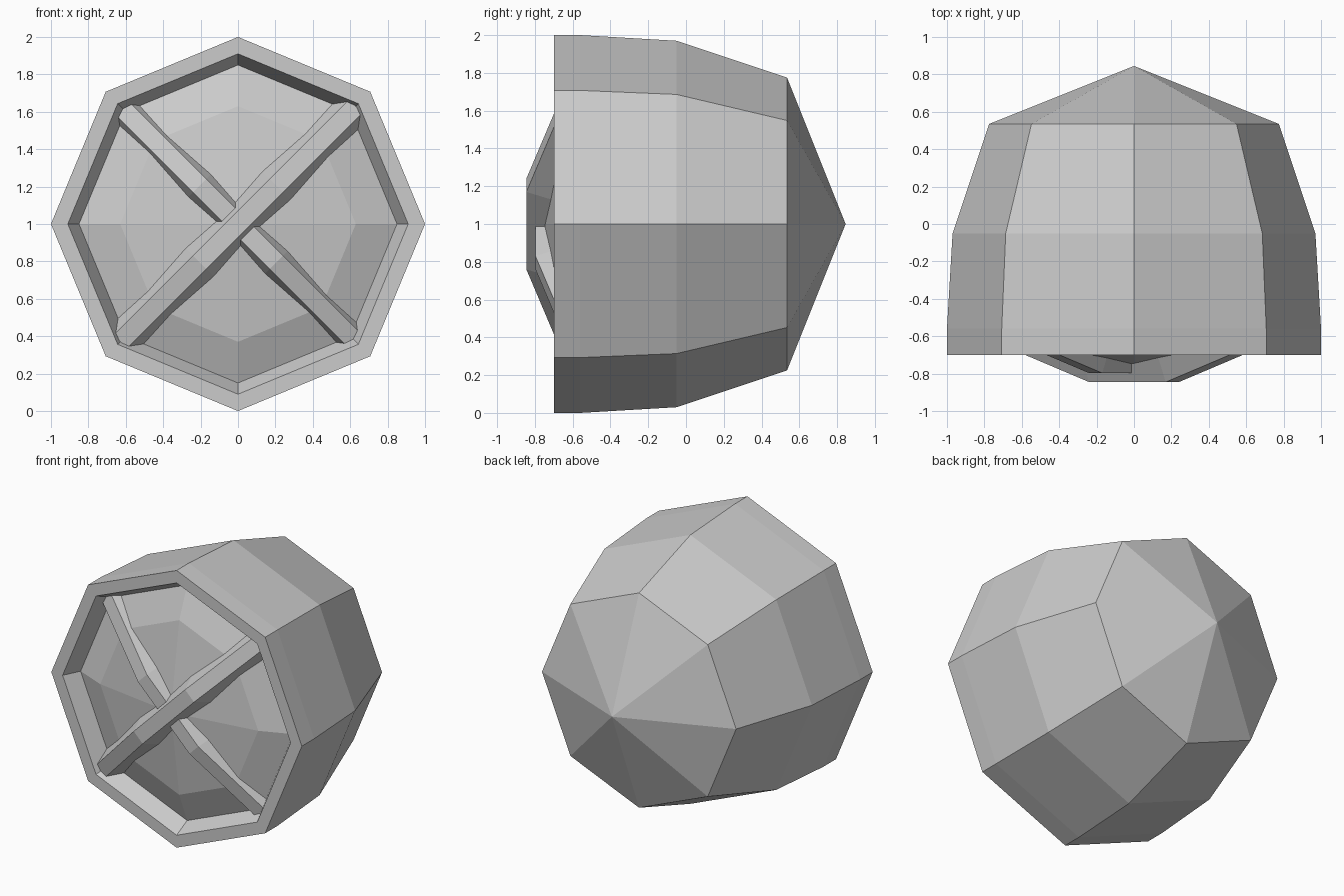
import bpy, bmesh, math
from mathutils import Vector

cube = bpy.data.objects.get("Cube")
if cube:
    bpy.data.objects.remove(cube, do_unlink=True)

SIDES = 8
CENTRE = Vector((0, 0, 1))

grey = bpy.data.materials.new("plain_grey")
grey.use_nodes = True
colour = (0.6, 0.6, 0.6, 1)
grey.diffuse_color = colour
grey.node_tree.nodes["Principled BSDF"].inputs["Base Color"].default_value = colour


def finish(name, bm):
    bmesh.ops.recalc_face_normals(bm, faces=bm.faces)
    mesh = bpy.data.meshes.new(name)
    bm.to_mesh(mesh)
    bm.free()
    mesh.materials.append(grey)
    obj = bpy.data.objects.new(name, mesh)
    bpy.context.collection.objects.link(obj)


def bridge(bm, a, b):
    """Join two vertex loops; a loop of one vertex is a pole."""
    n = max(len(a), len(b))
    for i in range(n):
        j = (i + 1) % n
        corners = [a[i % len(a)], a[j % len(a)], b[j % len(b)], b[i % len(b)]]
        bm.faces.new(list(dict.fromkeys(corners)))


def lathe(name, profile):
    """Turn (radius, y) points around the front-to-back axis."""
    bm = bmesh.new()
    loops = []
    for r, y in profile:
        count = SIDES if r else 1
        angles = [math.tau * i / SIDES for i in range(count)]
        loops.append([bm.verts.new(CENTRE + Vector((r * math.cos(a), y, r * math.sin(a))))
                      for a in angles])
    for a, b in zip(loops, loops[1:]):
        bridge(bm, a, b)
    finish(name, bm)


def crossbar(name, lean, front):
    """Arched diagonal bar with a narrow front face and sloping sides."""
    along = Vector((lean, 0, 1)).normalized()
    across = Vector((1, 0, -lean)).normalized()
    bm = bmesh.new()
    loops = []
    for t, drop in ((-0.89, 0.18), (-0.29, 0), (0.29, 0), (0.89, 0.18)):
        section = ((-0.05, 0), (0.05, 0), (0.11, 0.14), (-0.11, 0.14))
        loops.append([bm.verts.new(CENTRE + along * t + across * w
                                   + Vector((0, front + drop + depth, 0)))
                      for w, depth in section])
    for a, b in zip(loops, loops[1:]):
        bridge(bm, a, b)
    bm.faces.new(loops[0])
    bm.faces.new(loops[-1])
    finish(name, bm)


# Housing: pointed back, tapering sides, front rim, recess and domed lens
lathe("housing", [(0, 0.845), (0.775, 0.535), (0.97, -0.05), (1, -0.56), (1, -0.7),
                  (0.91, -0.7), (0.85, -0.58), (0.63, -0.67), (0, -0.765)])

# Two crossed guard bars, one resting over the other
crossbar("outer_guard_bar", 1, -0.845)
crossbar("inner_guard_bar", -1, -0.797)
